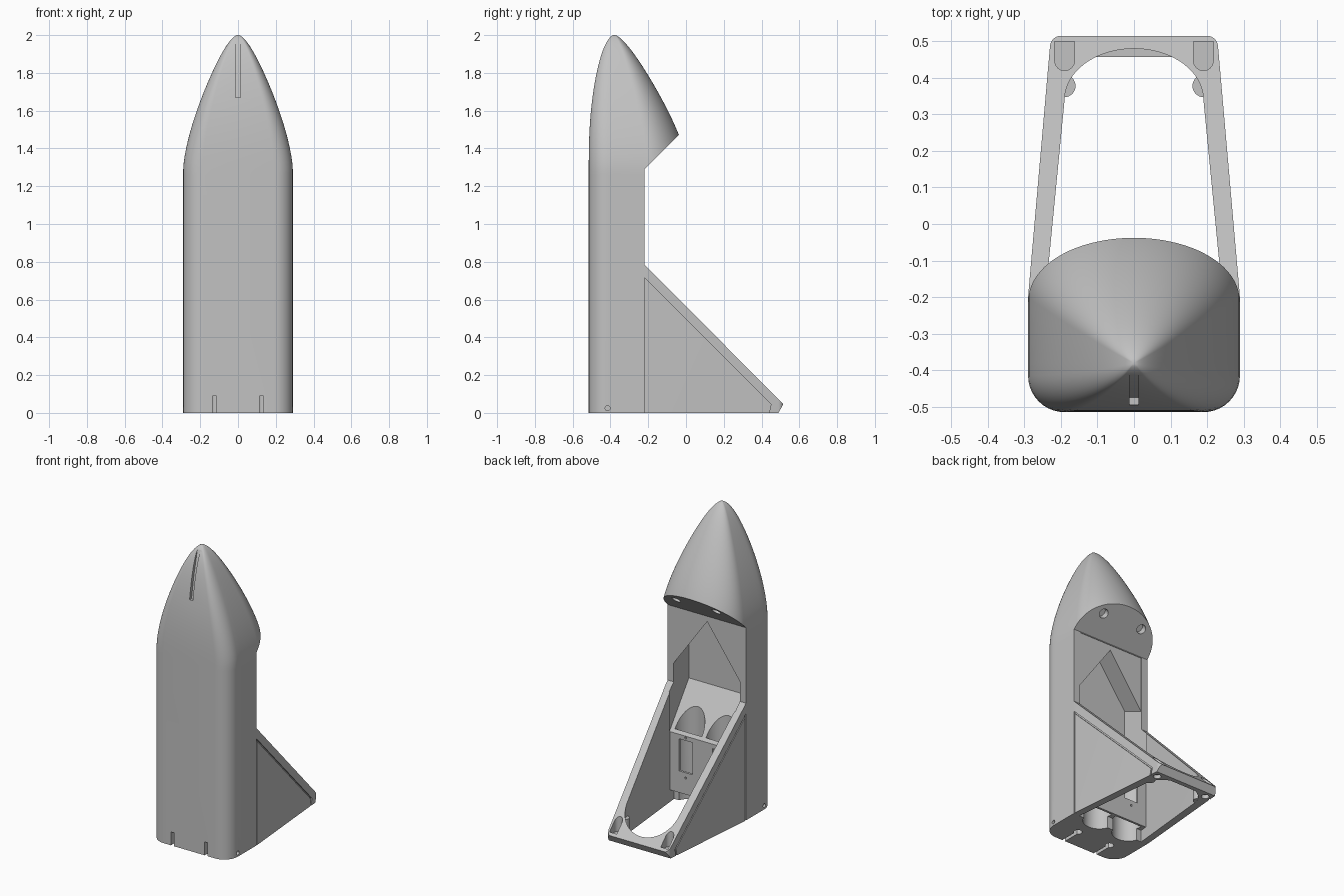
import bpy, bmesh
from math import sin, cos, pi, sqrt, radians
from mathutils import Matrix, Vector

if "Cube" in bpy.data.objects:
    bpy.data.objects.remove(bpy.data.objects["Cube"], do_unlink=True)

grey = bpy.data.materials.new("plain_grey")
grey.use_nodes = True
grey.diffuse_color = (0.54, 0.54, 0.54, 1)
grey.node_tree.nodes["Principled BSDF"].inputs["Base Color"].default_value = (0.54, 0.54, 0.54, 1)


def finish(name, bm):
    bmesh.ops.recalc_face_normals(bm, faces=bm.faces)
    mesh = bpy.data.meshes.new(name)
    bm.to_mesh(mesh)
    bm.free()
    mesh.materials.append(grey)
    ob = bpy.data.objects.new(name, mesh)
    bpy.context.scene.collection.objects.link(ob)
    return ob


def loft(name, rings):
    bm = bmesh.new()
    rows = [[bm.verts.new(p) for p in ring] for ring in rings]
    n = len(rows[0])
    for a, b in zip(rows, rows[1:]):
        for i in range(n):
            j = (i + 1) % n
            bm.faces.new((a[i], a[j], b[j], b[i]))
    bm.faces.new(rows[0])
    bm.faces.new(rows[-1])
    return finish(name, bm)


def prism(name, pts, axis, lo, hi):
    """Extrude a 2D outline along x or z."""
    place = {"x": lambda p, h: (h, p[0], p[1]),
             "z": lambda p, h: (p[0], p[1], h)}[axis]
    return loft(name, [[place(p, h) for p in pts] for h in (lo, hi)])


def box(name, x, y, z):
    return prism(name, [(x[0], y[0]), (x[1], y[0]), (x[1], y[1]), (x[0], y[1])], "z", *z)


def cylinder(name, centre, radius, depth, direction=(0, 0, 1)):
    bm = bmesh.new()
    turn = Vector(direction).to_track_quat("Z", "Y").to_matrix().to_4x4()
    bmesh.ops.create_cone(bm, cap_ends=True, segments=32, radius1=radius, radius2=radius,
                          depth=depth, matrix=Matrix.Translation(centre) @ turn)
    return finish(name, bm)


def combine(target, tool, operation="DIFFERENCE"):
    """Apply a boolean and remove the tool object."""
    mod = target.modifiers.new("bool", "BOOLEAN")
    mod.operation, mod.solver, mod.object = operation, "EXACT", tool
    graph = bpy.context.evaluated_depsgraph_get()
    graph.update()
    mesh = bpy.data.meshes.new_from_object(target.evaluated_get(graph))
    target.modifiers.clear()
    target.data = mesh
    bpy.data.objects.remove(tool, do_unlink=True)


def arc(cx, cy, rx, ry, start, end, steps):
    return [(cx + rx * cos(radians(start + (end - start) * i / steps)),
             cy + ry * sin(radians(start + (end - start) * i / steps))) for i in range(steps + 1)]


# Hull: straight body lofted into an ogive nose with a blunt tip
TIP_Y, SHOULDER = -0.38, 1.29
outline = (arc(-0.19, -0.415, 0.1, 0.1, 180, 270, 10) + arc(0.19, -0.415, 0.1, 0.1, 270, 360, 10)
           + [(0.29, TIP_Y)] + arc(0, -0.2, 0.29, 0.215, 0, 180, 40) + [(-0.29, TIP_Y)])


def ogive(u, size, power):
    return size * (1 - u ** power) + 0.04 * sqrt(1 - u ** 12)


rings = [[(x, y, z) for x, y in outline] for z in (0, 1.26)]
STEPS = 30
for k in range(STEPS):
    u = sin(k / STEPS * pi / 2)
    sx = ogive(u, 0.25, 1.5) / 0.29
    front, back = ogive(u, 0.095, 2.5) / 0.135, ogive(u, 0.355, 1.4) / 0.395
    z = SHOULDER + 0.71 * u / sin((STEPS - 1) / STEPS * pi / 2)
    rings.append([(x * sx, TIP_Y + (y - TIP_Y) * (front if y < TIP_Y else back), z)
                  for x, y in outline])
hull = loft("hull", rings)

# Flat back of the body and the slanted underside of the nose
combine(hull, prism("back_cut", [(-0.22, -0.1), (-0.22, SHOULDER), (0.3, 1.81), (0.3, -0.1)],
                    "x", -0.5, 0.5))


# Rear support: tapered wedge with a sloping rim and a grooved side panel
def wedge(name, profile, inset):
    right = [(0.29 - inset, -0.23), (0.29 - inset, -0.2)]
    right += arc(0.2 - inset, 0.485 - inset, 0.03, 0.03, 5, 90, 8)
    plan = right + [(-x, y) for x, y in reversed(right)]
    solid = prism(name, plan, "z", -0.1, 1)
    combine(solid, prism("profile", profile, "x", -0.5, 0.5), "INTERSECT")
    return solid


rim = wedge("support_rim", [(-0.23, 0.795), (0.515, 0.047), (0.49, 0), (0.44, 0),
                            (0.45, 0.045), (-0.23, 0.725)], 0)
core = wedge("support_core", [(-0.23, 0), (-0.23, 0.76), (0.47, 0.04), (0.465, 0)], 0.008)
panel = wedge("support_panel", [(-0.212, 0), (-0.212, 0.695), (0.438, 0.045), (0.43, 0)], 0.001)
combine(rim, core, "UNION")
combine(rim, panel, "UNION")
combine(hull, rim, "UNION")

# Opening through the support, running up the back of the body
opening = [(-0.245, -0.224), (0.245, -0.224)] + arc(0, 0.34, 0.19, 0.14, 0, 180, 32)
combine(hull, prism("opening", opening, "z", -0.1, 1.286))

# Raised service panel, then the gabled chamber with a sloping floor above it
combine(hull, box("service_panel", (-0.25, 0.25), (-0.3, -0.175), (0.08, 0.6)), "UNION")
chamber = prism("chamber", [(-0.38, 0.75), (-0.175, 0.47), (-0.17, 0.47), (-0.17, 1.5), (-0.38, 1.5)],
                "x", -0.4, 0.4)
gable = [(-0.245, 0.3), (0.245, 0.3), (0.245, 0.91), (0, 1.25), (-0.245, 0.91)]
combine(chamber, loft("gable", [[(x, y, z + rise) for x, z in gable]
                                for y, rise in ((-0.62, 0.18), (-0.12, -0.045))]), "INTERSECT")
combine(hull, chamber)

# Groove on the front of the nose
combine(hull, prism("groove", [(-0.6, 1.67), (-0.475, 1.67), (-0.453, 1.8), (-0.41, 1.985), (-0.6, 1.985)],
                    "x", -0.012, 0.012))

# Details repeated on both sides
for s in (-1, 1):
    combine(hull, prism("tube", arc(s * 0.115, -0.19, 0.1, 0.1, 180, 360, 24), "z", -0.1, 0.72))
    combine(hull, box("window", (s * 0.125 - 0.05, s * 0.125 + 0.05), (-0.195, -0.1), (0.225, 0.44)))
    for z in (0.19, 0.458):
        combine(hull, cylinder("screw_hole", (s * 0.125, -0.175, z), 0.007, 0.02, (0, 1, 0)))
    combine(hull, box("front_slot", (s * 0.125 - 0.011, s * 0.125 + 0.011), (-0.6, -0.4), (-0.1, 0.09)))
    combine(hull, cylinder("foot_socket", (s * 0.125, -0.38, 0), 0.026, 0.18))
    combine(hull, cylinder("side_hole", (s * 0.29, -0.415, 0.025), 0.013, 0.1, (1, 0, 0)))
    combine(hull, cylinder("nose_hole", (s * 0.148, -0.108, 1.402), 0.03, 0.08, (0, 1, -1)))
    slot = arc(s * 0.19, 0.447, 0.027, 0.027, 180, 360, 16) + [(s * 0.19 + 0.027, 0.5), (s * 0.19 - 0.027, 0.5)]
    combine(hull, prism("rim_slot", slot, "z", 0.04, 0.5))
    combine(hull, cylinder("foot_hole", (s * 0.19, 0.445, 0), 0.024, 0.05))

# Posts and a low lip inside the rear of the support
parts = [hull, box("rear_lip", (-0.13, 0.13), (0.457, 0.485), (0.002, 0.03))]
for s, side in ((1, "left"), (-1, "right")):
    parts.append(cylinder(side + "_rear_post", (s * 0.191, 0.378, 0.06), 0.031, 0.118))

# Smooth the curves and keep the edges crisp
bpy.ops.object.select_all(action="DESELECT")
for ob in parts:
    ob.select_set(True)
bpy.context.view_layer.objects.active = hull
bpy.ops.object.shade_smooth_by_angle(angle=radians(25))
